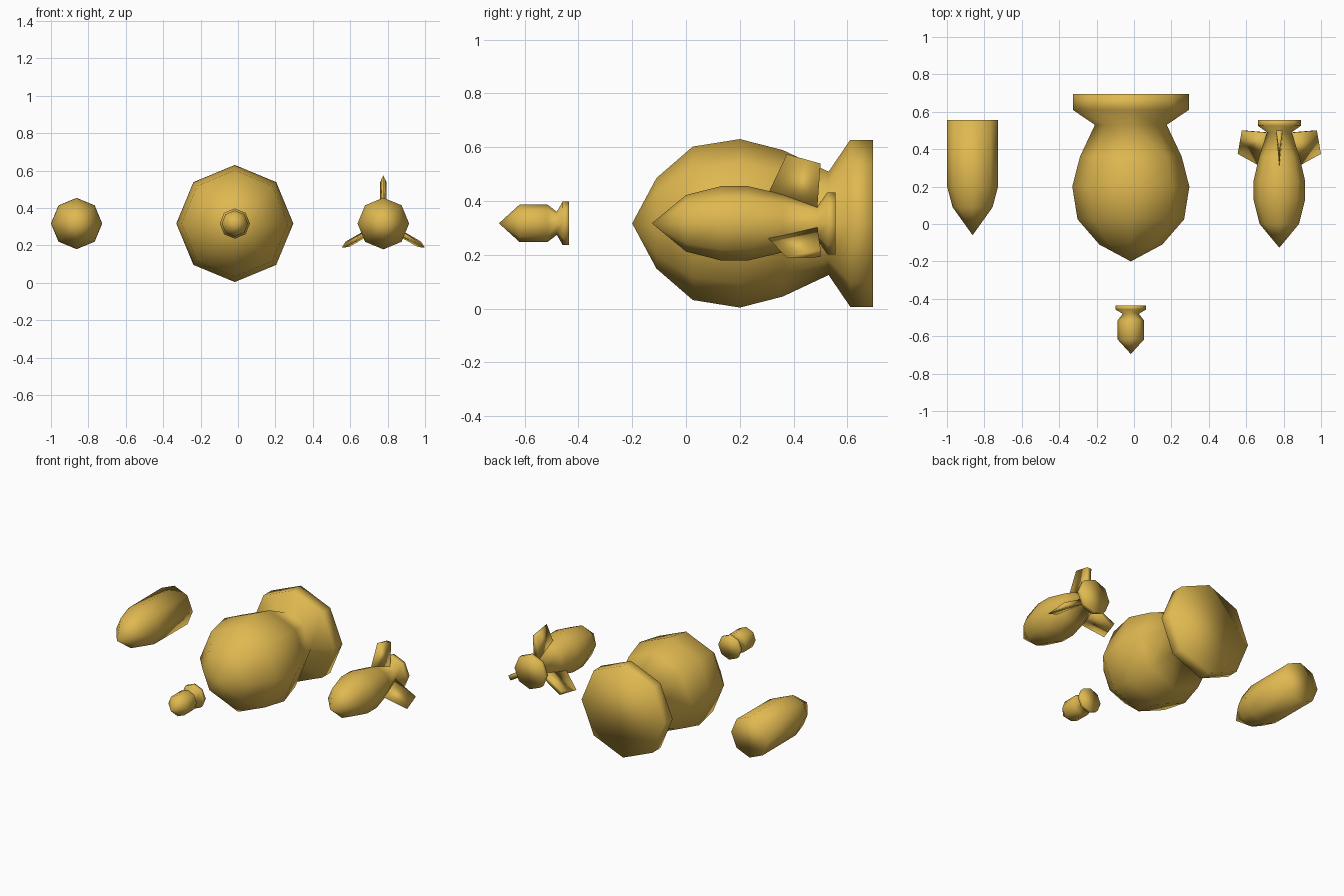
import bpy, bmesh
from math import sin, cos, pi, radians

if "Cube" in bpy.data.objects:
    bpy.data.objects.remove(bpy.data.objects["Cube"])

Z = 0.317  # height of every centre axis

gold = bpy.data.materials.new("gold")
gold.diffuse_color = (0.74, 0.48, 0.08, 1)
gold.use_nodes = True
gold.node_tree.nodes["Principled BSDF"].inputs["Base Color"].default_value = gold.diffuse_color


def finish(bm, name):
    bmesh.ops.recalc_face_normals(bm, faces=bm.faces)
    for f in bm.faces:
        f.smooth = True
    me = bpy.data.meshes.new(name)
    bm.to_mesh(me)
    bm.free()
    me.materials.append(gold)
    ob = bpy.data.objects.new(name, me)
    bpy.context.collection.objects.link(ob)
    return ob


def lathe(name, x, tip_y, profile, sides=8):
    """Pointed eight-sided body along y, profile = (y, radius), closed at the back."""
    bm = bmesh.new()
    tip = bm.verts.new((x, tip_y, Z))
    rings = [[bm.verts.new((x + r * cos(2 * pi * i / sides), y,
                            Z + r * sin(2 * pi * i / sides)))
              for i in range(sides)] for y, r in profile]
    for i in range(sides):
        j = (i + 1) % sides
        bm.faces.new((tip, rings[0][i], rings[0][j]))
        for a, b in zip(rings, rings[1:]):
            bm.faces.new((a[i], b[i], b[j], a[j]))
    bm.faces.new(rings[-1])
    return finish(bm, name)


def fin(name, x, angle):
    """Wedge fin: sharp leading edge, thick trailing edge."""
    t = 0.017
    pts = [(0.30, 0.10, 0), (0.375, 0.257, 0),
           (0.50, 0.222, t), (0.487, 0.045, t),
           (0.50, 0.222, -t), (0.487, 0.045, -t)]
    bm = bmesh.new()
    c, s = cos(angle), sin(angle)
    v = [bm.verts.new((x + r * c - w * s, y, Z + r * s + w * c)) for y, r, w in pts]
    for f in ((0, 1, 2, 3), (1, 0, 5, 4), (3, 2, 4, 5), (1, 4, 2), (0, 3, 5)):
        bm.faces.new([v[i] for i in f])
    return finish(bm, name)


# large flanged bomb in the centre
lathe("large_bomb", -0.017, -0.20,
      [(-0.11, 0.168), (0.025, 0.285), (0.20, 0.313), (0.36, 0.272),
       (0.53, 0.192), (0.61, 0.31), (0.695, 0.31)])

# plain shell on the left
lathe("shell", -0.863, -0.06, [(0.09, 0.107), (0.20, 0.136), (0.555, 0.137)])

# finned rocket on the right
lathe("rocket_body", 0.777, -0.127,
      [(0.0, 0.105), (0.13, 0.138), (0.23, 0.138), (0.36, 0.108),
       (0.49, 0.065), (0.525, 0.115), (0.555, 0.115)])
for k in range(3):
    fin(f"rocket_fin_{k + 1}", 0.777, radians(90 + 120 * k))

# small flanged bomb at the front
lathe("small_bomb", -0.017, -0.695,
      [(-0.618, 0.07), (-0.515, 0.07), (-0.48, 0.043), (-0.458, 0.081), (-0.435, 0.081)])
